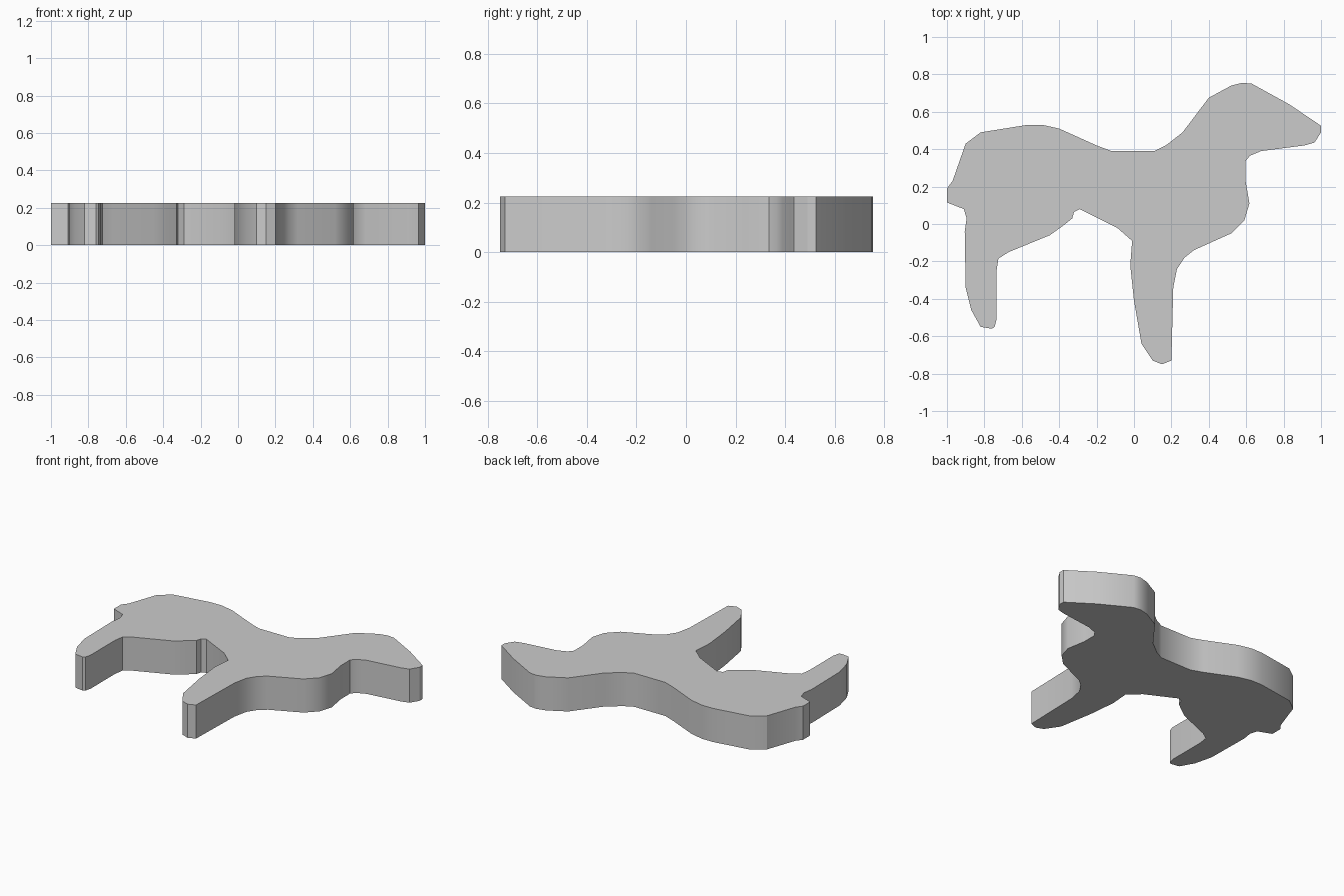
import bpy
import bmesh
import math

THICKNESS = 0.225

default_cube = bpy.data.objects.get("Cube")
if default_cube:
    bpy.data.objects.remove(default_cube, do_unlink=True)


def make_material(name, colour):
    material = bpy.data.materials.new(name)
    material.use_nodes = True
    material.diffuse_color = colour
    material.node_tree.nodes["Principled BSDF"].inputs["Base Color"].default_value = colour
    return material


def extrude_outline(name, outline, height, material):
    """Fill a closed outline at ground level and raise it to a solid slab."""
    bm = bmesh.new()
    base = bm.faces.new([bm.verts.new((x, y, 0)) for x, y in outline])
    raised = bmesh.ops.extrude_face_region(bm, geom=[base], use_keep_orig=True)
    top_verts = [g for g in raised["geom"] if isinstance(g, bmesh.types.BMVert)]
    bmesh.ops.translate(bm, verts=top_verts, vec=(0, 0, height))
    bmesh.ops.recalc_face_normals(bm, faces=bm.faces)
    mesh = bpy.data.meshes.new(name)
    bm.to_mesh(mesh)
    bm.free()
    mesh.materials.append(material)
    obj = bpy.data.objects.new(name, mesh)
    bpy.context.collection.objects.link(obj)
    return obj


# Silhouette, clockwise from the tail
tail = [(-.91, .08), (-1, .115), (-1, .19), (-.97, .23)]
back = [(-.9, .43), (-.82, .49), (-.57, .53), (-.49, .53), (-.4, .51),
        (-.2, .42), (-.12, .39), (.11, .39), (.17, .42), (.26, .49)]
head = [(.4, .675), (.52, .74), (.58, .755), (.63, .75), (.83, .64),
        (1, .525), (1, .49), (.965, .435), (.91, .42), (.68, .39),
        (.62, .365), (.595, .335)]
chest = [(.595, .24), (.617, .11), (.59, .02), (.52, -.05), (.32, -.14)]
front_leg = [(.27, -.18), (.23, -.24), (.21, -.34), (.2, -.73), (.15, -.75),
             (.1, -.73), (.04, -.64), (0, -.41), (-.02, -.22), (-.01, -.09)]
belly = [(-.09, -.02), (-.29, .08), (-.32, .065), (-.33, .03), (-.38, -.01),
         (-.45, -.06), (-.67, -.15)]
rear_leg = [(-.725, -.185), (-.735, -.25), (-.735, -.51), (-.745, -.55),
            (-.76, -.56), (-.82, -.55), (-.87, -.46), (-.9, -.34),
            (-.905, -.04), (-.895, .03)]

# Animal slab
grey = make_material("plain grey", (.6, .6, .6, 1))
animal = extrude_outline("animal_body", tail + back + head + chest + front_leg + belly + rear_leg,
                         THICKNESS, grey)

# Soft shading round the rim, crisp at corners
bpy.ops.object.select_all(action="DESELECT")
animal.select_set(True)
bpy.context.view_layer.objects.active = animal
bpy.ops.object.shade_smooth_by_angle(angle=math.radians(30))
